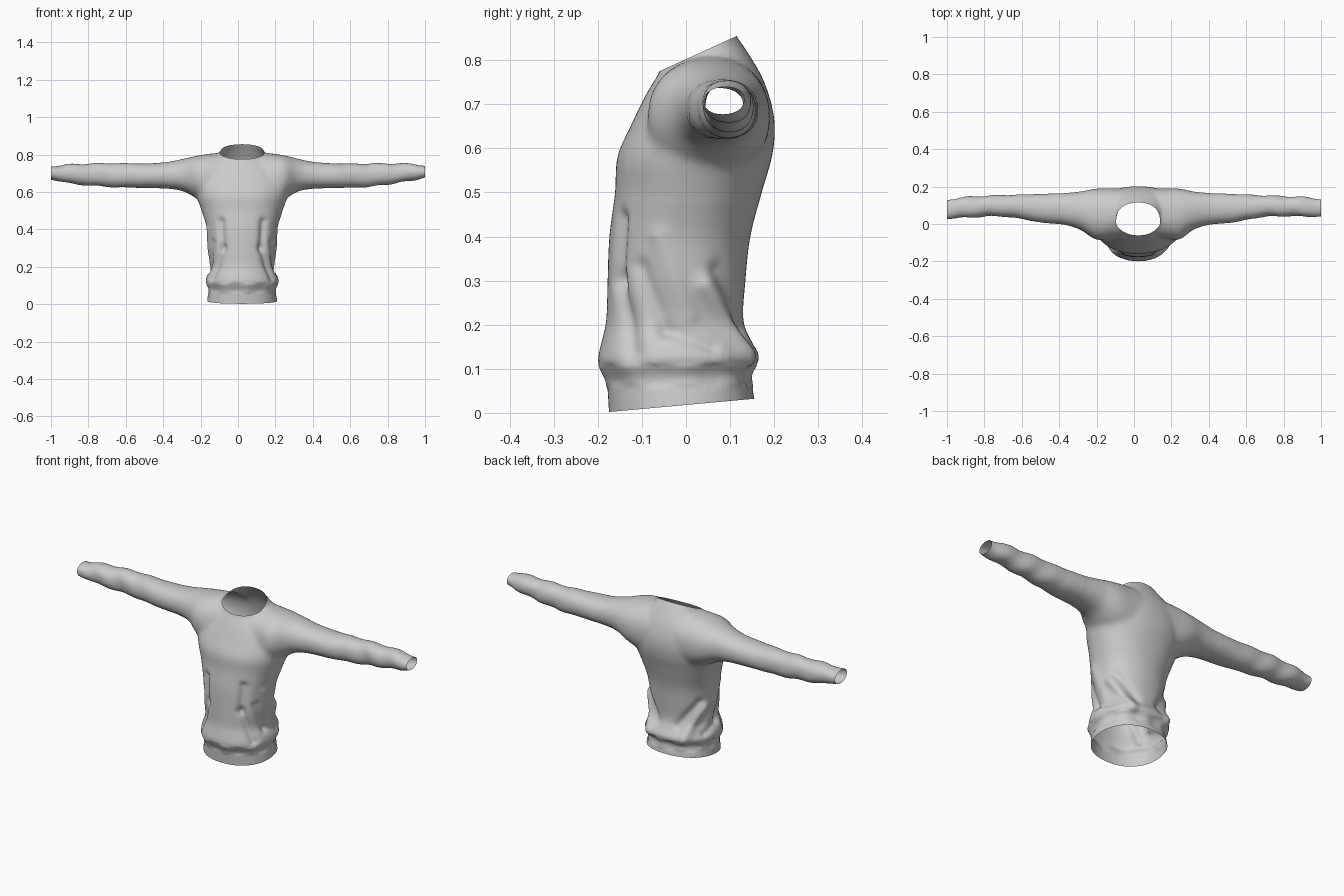
import bpy, bmesh, math
from mathutils import Vector

if "Cube" in bpy.data.objects:
    bpy.data.objects.remove(bpy.data.objects["Cube"])

N = 64
CX = 0.022


def spline(rows, steps=6):
    """Catmull-Rom interpolation of rows of section parameters."""
    out = []
    for i in range(len(rows) - 1):
        a, b = rows[max(i - 1, 0)], rows[i]
        c, d = rows[i + 1], rows[min(i + 2, len(rows) - 1)]
        for s in range(steps):
            t = s / steps
            out.append([0.5 * (2*q + (r - p)*t + (2*p - 5*q + 4*r - u)*t*t
                               + (3*q - p - 3*r + u)*t**3)
                        for p, q, r, u in zip(a, b, c, d)])
    return out + [list(rows[-1])]


def loft(bm, rings):
    """Closed tube through rings of points."""
    vs = [[bm.verts.new(p) for p in ring] for ring in rings]
    for a, b in zip(vs, vs[1:]):
        for i in range(N):
            j = (i + 1) % N
            bm.faces.new((a[i], a[j], b[j], b[i]))
    bm.faces.new(vs[0][::-1])
    bm.faces.new(vs[-1])


def oval(k):
    """Slightly squared unit circle."""
    t = 2 * math.pi * k / N
    c, s = math.cos(t), math.sin(t)
    e = 2 / 2.2
    return math.copysign(abs(c)**e, c), math.copysign(abs(s)**e, s)


def torso_ring(r):
    hw, yf, zf, yb, zb = r
    pts = []
    for k in range(N):
        c, s = oval(k)
        f = (s + 1) / 2
        pts.append((CX + hw*c, yf + (yb - yf)*f, zf + (zb - zf)*f))
    return pts


def sleeve_ring(r):
    x, zl, zh, yl, yh = r
    return [(x, (yl + yh)/2 + (yh - yl)/2*oval(k)[0],
             (zl + zh)/2 + (zh - zl)/2*oval(k)[1]) for k in range(N)]


# Torso sections: half width, front y, front z, back y, back z
torso = [
    (.188, -.175, -.04, .158, -.01), (.187, -.175, .003, .155, .032),
    (.181, -.178, .05, .149, .07), (.178, -.181, .075, .147, .09),
    (.196, -.200, .115, .168, .125), (.185, -.192, .16, .150, .16),
    (.168, -.181, .21, .130, .21), (.178, -.178, .30, .135, .30),
    (.187, -.174, .40, .146, .40), (.217, -.161, .50, .172, .50),
    (.245, -.156, .58, .197, .59), (.245, -.126, .65, .200, .67),
    (.200, -.092, .72, .178, .75), (.145, -.071, .755, .145, .81),
    (.115, -.060, .775, .115, .855), (.105, -.052, .81, .09, .90)]

# Sleeve sections from cuff to cuff: x, low z, high z, low y, high y
sleeves = [
    (-1.05, .673, .735, .030, .128), (-1, .668, .737, .028, .130),
    (-.9, .645, .748, .033, .145), (-.7, .627, .754, .040, .155),
    (-.5, .621, .752, .008, .161), (-.38, .617, .760, -.004, .166),
    (-.29, .602, .778, -.03, .174), (-.2, .555, .797, -.085, .19),
    (-.1, .53, .808, -.08, .19), (.14, .53, .808, -.08, .19),
    (.24, .555, .797, -.085, .19), (.32, .602, .778, -.03, .174),
    (.41, .617, .760, -.004, .166), (.53, .621, .752, .008, .161),
    (.7, .627, .752, .038, .153), (.9, .655, .752, .040, .145),
    (1, .675, .742, .038, .135), (1.05, .680, .740, .038, .135)]

bm = bmesh.new()
loft(bm, [torso_ring(r) for r in spline(torso)])
loft(bm, [sleeve_ring(r) for r in spline(sleeves)])
bmesh.ops.recalc_face_normals(bm, faces=bm.faces)
mesh = bpy.data.meshes.new("sweater")
bm.to_mesh(mesh)
bm.free()
sweater = bpy.data.objects.new("sweater", mesh)
bpy.context.collection.objects.link(sweater)

# Merge torso and sleeves into one skin
rm = sweater.modifiers.new("merge", 'REMESH')
rm.mode = 'VOXEL'
rm.voxel_size = 0.008
dg = bpy.context.evaluated_depsgraph_get()
merged = bpy.data.meshes.new_from_object(sweater.evaluated_get(dg))
sweater.modifiers.clear()
sweater.data = merged

bm = bmesh.new()
bm.from_mesh(merged)
for i in range(6):
    bmesh.ops.smooth_vert(bm, verts=bm.verts, factor=0.5,
                          use_axis_x=True, use_axis_y=True, use_axis_z=True)
# Extra blending at the armpits and shoulders
pit = [v for v in bm.verts if .13 < abs(v.co.x - CX) < .42 and v.co.z > .48]
for i in range(12):
    bmesh.ops.smooth_vert(bm, verts=pit, factor=0.5,
                          use_axis_x=True, use_axis_y=True, use_axis_z=True)

# Cloth folds on the torso: start (angle, z), end (angle, z), width, height
folds = [
    (.66, .44, .60, .30, .020, -.014), (.60, .30, .92, .14, .020, -.014),
    (1.84, .29, 2.5, .13, .024, .016), (2.0, .32, 2.7, .19, .022, -.010),
    (1.0, .33, 1.3, .19, .020, -.010), (1.3, .19, 1.9, .15, .016, -.008),
    (1.25, .40, 1.6, .22, .022, .007)]


def fold_height(ang, z):
    p, h = Vector((ang * .17, z)), 0
    for a0, z0, a1, z1, w, amp in folds:
        a, b = Vector((a0 * .17, z0)), Vector((a1 * .17, z1))
        t = min(1, max(0, (p - a).dot(b - a) / (b - a).length_squared))
        h += amp * math.exp(-((p - a.lerp(b, t)).length / w)**2)
    return h


bm.normal_update()
moves = []
for v in bm.verts:
    x, y, z = v.co
    h = 0
    if z < .55:
        h = fold_height(abs(math.atan2(x - CX, -y)), z)
        if .06 < z < .11:
            h += .003 * math.sin(9 * math.atan2(x - CX, -y))
    elif abs(x) > .5:
        # Gentle sleeve wrinkles
        h = .003 * math.sin(42*x + 25*z + 18*y) * min(1, (abs(x) - .5) * 4)
    moves.append(v.normal * h)
for v, m in zip(bm.verts, moves):
    v.co += m

# Open the hem, neck and cuffs
cuts = [((0, -.175, .002), (0, .03, -.33)),
        ((0, -.06, .775), (0, -.08, .175)),
        ((-1, 0, 0), (-1, 0, 0)), ((1, 0, 0), (1, 0, 0))]
for co, no in cuts:
    bmesh.ops.bisect_plane(bm, geom=bm.verts[:] + bm.edges[:] + bm.faces[:],
                           plane_co=co, plane_no=Vector(no).normalized(),
                           clear_outer=True)
for f in bm.faces:
    f.smooth = True
bm.to_mesh(merged)
bm.free()
